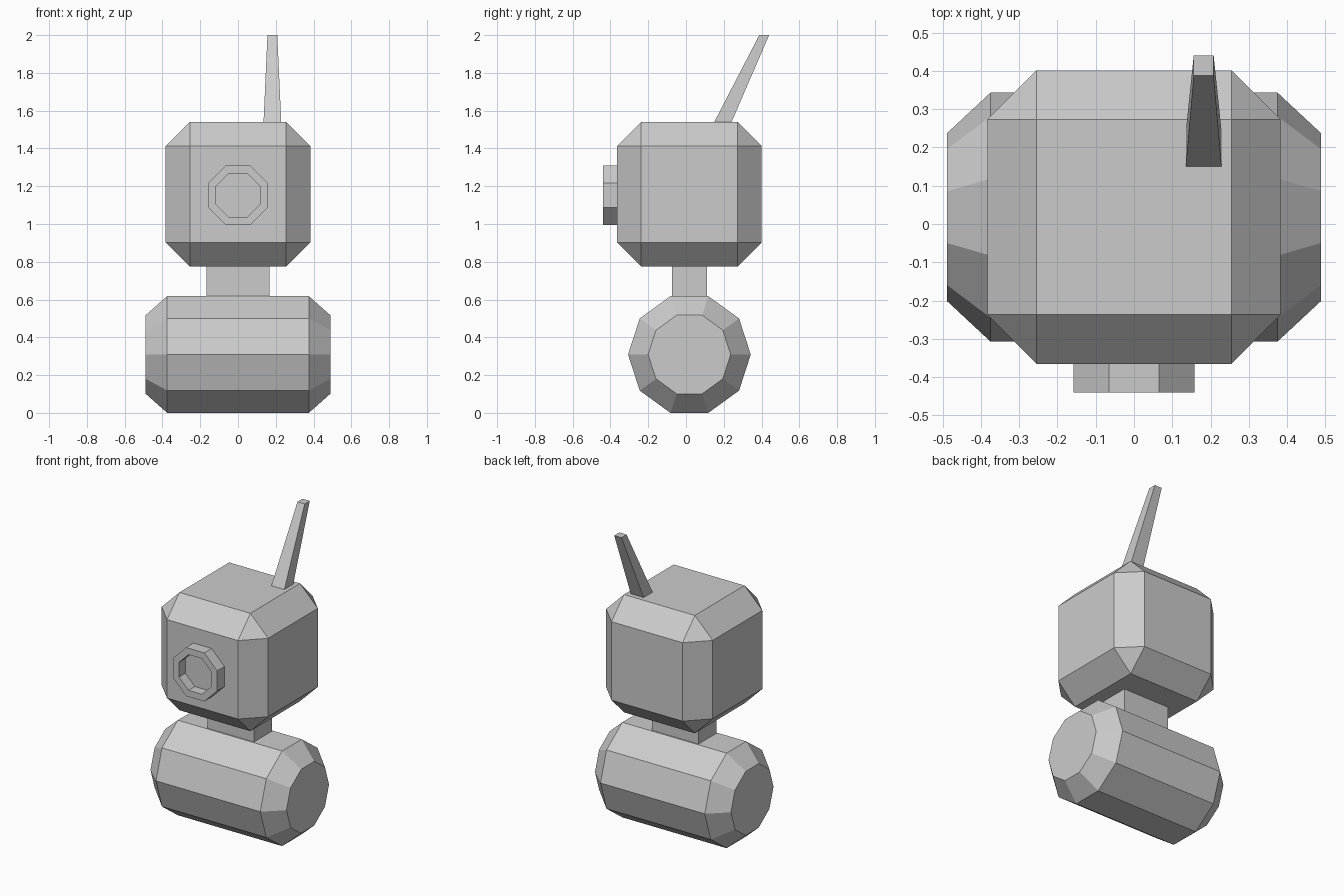
import bpy, bmesh
from math import cos, sin, pi

if "Cube" in bpy.data.objects:
    bpy.data.objects.remove(bpy.data.objects["Cube"])

CY = 0.018  # shared centre line of head, neck and body


def finish(name, bm):
    bmesh.ops.recalc_face_normals(bm, faces=bm.faces)
    mesh = bpy.data.meshes.new(name)
    bm.to_mesh(mesh)
    bm.free()
    obj = bpy.data.objects.new(name, mesh)
    bpy.context.collection.objects.link(obj)
    return obj


def loft(name, rings):
    """Bridge successive vertex rings and cap both ends."""
    bm = bmesh.new()
    loops = [[bm.verts.new(p) for p in ring] for ring in rings]
    n = len(loops[0])
    for a, b in zip(loops, loops[1:]):
        for i in range(n):
            j = (i + 1) % n
            bm.faces.new((a[i], a[j], b[j], b[i]))
    bm.faces.new(loops[0])
    bm.faces.new(loops[-1])
    return finish(name, bm)


def polygon(n, apothem):
    """Regular polygon with flat top and bottom."""
    r = apothem / cos(pi / n)
    return [(r * cos(t), r * sin(t))
            for t in (pi / 2 + pi / n + 2 * pi * i / n for i in range(n))]


def rect(cx, cy, hx, hy, z):
    return [(cx + sx * hx, cy + sy * hy, z)
            for sx, sy in ((-1, -1), (1, -1), (1, 1), (-1, 1))]


# Body: ten-sided drum lying along x, chamfered ends
loft("body", [[(x, CY + u, 0.309 + v) for u, v in polygon(10, a)]
              for x, a in ((-0.489, 0.208), (-0.375, 0.309),
                           (0.375, 0.309), (0.489, 0.208))])

# Neck block
loft("neck", [rect(0, CY, 0.167, 0.0925, z) for z in (0.61, 0.785)])

# Head: chamfered cube
head = loft("head", [rect(0, CY, 0.383, 0.383, z) for z in (0.774, 1.54)])
bevel = head.modifiers.new("chamfer", 'BEVEL')
bevel.width = 0.128
bevel.segments = 1
bevel.limit_method = 'NONE'

# Eye: octagonal ring with a recessed floor
loft("eye", [[(u, y, 1.152 + v) for u, v in polygon(8, a)]
             for y, a in ((-0.36, 0.158), (-0.44, 0.158),
                          (-0.44, 0.116), (-0.375, 0.116))])

# Antenna: tapered, leaning back
loft("antenna", [rect(0.182, 0.193, 0.047, 0.046, 1.535),
                 rect(0.182, 0.414, 0.026, 0.026, 2.0)])
